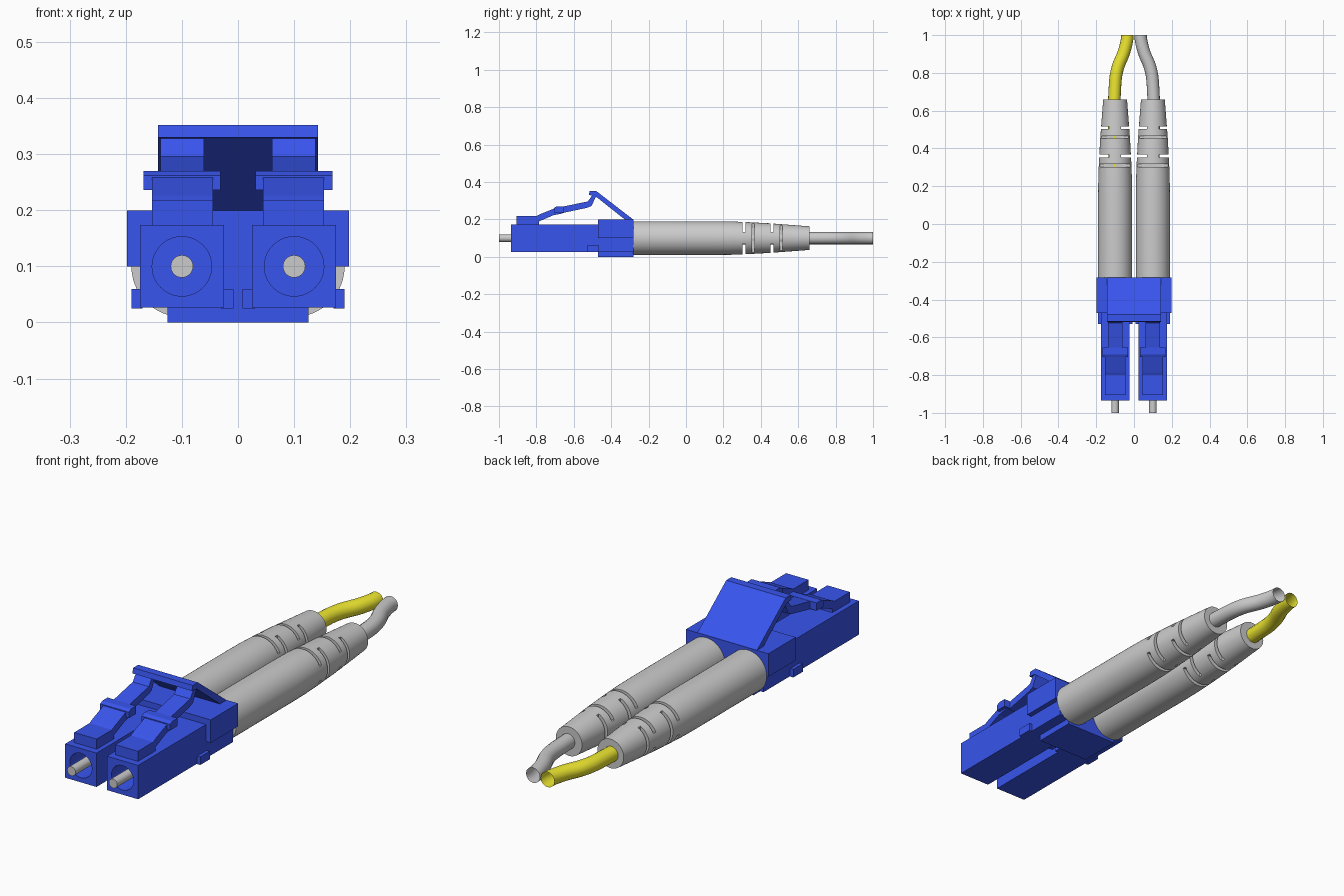
import bpy, bmesh, math
from mathutils import Matrix, Vector

if "Cube" in bpy.data.objects:
    bpy.data.objects.remove(bpy.data.objects["Cube"])


def material(name, rgb):
    m = bpy.data.materials.new(name)
    m.diffuse_color = (*rgb, 1)
    m.use_nodes = True
    m.node_tree.nodes["Principled BSDF"].inputs["Base Color"].default_value = m.diffuse_color
    return m


BLUE = material("blue_plastic", (0.04, 0.09, 0.85))
YELLOW = material("yellow_jacket", (0.85, 0.8, 0.03))


def finish(bm, name, mat=None):
    bmesh.ops.recalc_face_normals(bm, faces=bm.faces)
    me = bpy.data.meshes.new(name)
    bm.to_mesh(me)
    bm.free()
    ob = bpy.data.objects.new(name, me)
    bpy.context.collection.objects.link(ob)
    if mat:
        me.materials.append(mat)
    return ob


def activate(ob):
    bpy.ops.object.select_all(action='DESELECT')
    ob.select_set(True)
    bpy.context.view_layer.objects.active = ob


def prism(name, x0, x1, profile, mat=BLUE):
    """Side profile of (y, z) points extruded from x0 to x1."""
    bm = bmesh.new()
    f = bm.faces.new([bm.verts.new((x0, y, z)) for y, z in profile])
    r = bmesh.ops.extrude_face_region(bm, geom=[f])
    bmesh.ops.translate(bm, vec=(x1 - x0, 0, 0),
                        verts=[v for v in r["geom"] if isinstance(v, bmesh.types.BMVert)])
    return finish(bm, name, mat)


def boxes(name, bounds, mat=BLUE):
    bm = bmesh.new()
    for lo, hi in bounds:
        lo, hi = Vector(lo), Vector(hi)
        bmesh.ops.create_cube(bm, size=1, matrix=Matrix.Translation((lo + hi) / 2)
                              @ Matrix.Diagonal((*(hi - lo), 1)))
    return finish(bm, name, mat)


def turned(name, rings, seg=48, mat=None):
    """Round part about the y axis line x=0.1, z=0.1 from (y, radius) rings."""
    bm = bmesh.new()
    loops = [[bm.verts.new((0.1 + r * math.cos(2 * math.pi * i / seg), y,
                            0.1 + r * math.sin(2 * math.pi * i / seg)))
              for i in range(seg)] for y, r in rings]
    for a, b in zip(loops, loops[1:]):
        for i in range(seg):
            j = (i + 1) % seg
            bm.faces.new((a[i], a[j], b[j], b[i]))
    bm.faces.new(loops[0])
    bm.faces.new(loops[-1])
    return finish(bm, name, mat)


def modify(ob, cutter=None, mirror=True):
    """Cut, mirror across x = 0 and apply."""
    activate(ob)
    if cutter:
        m = ob.modifiers.new("cut", 'BOOLEAN')
        m.object, m.operation, m.solver = cutter, 'DIFFERENCE', 'EXACT'
        bpy.ops.object.modifier_apply(modifier=m.name)
        bpy.data.objects.remove(cutter)
    if mirror:
        m = ob.modifiers.new("mirror", 'MIRROR')
        m.use_mirror_merge = False
        bpy.ops.object.modifier_apply(modifier=m.name)


def smooth(ob):
    activate(ob)
    bpy.ops.object.shade_smooth_by_angle(angle=math.radians(30))


# Plug bodies with round front sockets
body = boxes("plug_bodies", [((0.025, -0.935, 0.027), (0.175, -0.29, 0.174))])
modify(body, turned("socket_cutter", [(-1.1, 0.053), (-0.78, 0.053)], mat=BLUE))
smooth(body)

# Small tabs either side of each body
modify(boxes("side_tabs", [((0.170, -0.53, 0.025), (0.190, -0.465, 0.06)),
                           ((0.008, -0.53, 0.025), (0.030, -0.465, 0.06))]))

# Ferrules
ferrule = turned("ferrules", [(-1, 0.02), (-0.77, 0.02)], 32)
modify(ferrule)
smooth(ferrule)

# Duplex clip: stepped cross-section extruded along y
half = [(0.198, 0.2), (0.198, 0.1), (0.174, 0.1), (0.174, 0.027), (0.126, 0.027), (0.126, 0)]
bm = bmesh.new()
f = bm.faces.new([bm.verts.new((x, -0.47, z)) for x, z in
                  half + [(-x, z) for x, z in reversed(half)]])
r = bmesh.ops.extrude_face_region(bm, geom=[f])
bmesh.ops.translate(bm, vec=(0, 0.188, 0),
                    verts=[v for v in r["geom"] if isinstance(v, bmesh.types.BMVert)])
finish(bm, "duplex_clip", BLUE)

# Sloping release trigger
prism("release_trigger", -0.143, 0.143,
      [(-0.283, 0.2), (-0.48, 0.352), (-0.515, 0.352), (-0.52, 0.33),
       (-0.488, 0.327), (-0.325, 0.198), (-0.3, 0.18), (-0.283, 0.18)])

# Latches: nose, wings and rising arm
modify(prism("latch_noses", 0.045, 0.153,
             [(-0.905, 0.17), (-0.905, 0.218), (-0.80, 0.218), (-0.785, 0.226),
              (-0.705, 0.258), (-0.66, 0.268), (-0.66, 0.232), (-0.71, 0.222),
              (-0.785, 0.19), (-0.785, 0.17)]))
modify(prism("latch_wings", 0.031, 0.168,
             [(-0.705, 0.236), (-0.705, 0.262), (-0.69, 0.27),
              (-0.655, 0.27), (-0.655, 0.236)]))
modify(prism("latch_arms", 0.061, 0.138,
             [(-0.67, 0.232), (-0.67, 0.266), (-0.525, 0.296), (-0.497, 0.335),
              (-0.478, 0.33), (-0.505, 0.272), (-0.53, 0.262)]))

# Strain relief boots with alternating slots
boot = turned("strain_relief_boots",
              [(-0.283, 0.09), (0.15, 0.09), (0.24, 0.089), (0.32, 0.086),
               (0.45, 0.079), (0.66, 0.063)])
slots = []
for y in (0.302, 0.452):
    slots += [((-0.01, y, 0.132), (0.21, y + 0.015, 0.22)),
              ((-0.01, y, -0.02), (0.21, y + 0.015, 0.068))]
    y += 0.05
    slots += [((0.132, y, -0.02), (0.22, y + 0.015, 0.22)),
              ((-0.02, y, -0.02), (0.068, y + 0.015, 0.22))]
modify(boot, boxes("slot_cutter", slots, None))
smooth(boot)


# Cables: open tubes bending together at the back
def cable(name, side, mat):
    cu = bpy.data.curves.new(name, 'CURVE')
    cu.dimensions = '3D'
    cu.bevel_depth, cu.bevel_resolution, cu.resolution_u = 0.033, 6, 8
    pts = [(0.1, 0.66), (0.1, 0.74), (0.088, 0.82), (0.05, 0.92), (0.035, 1.0)]
    sp = cu.splines.new('BEZIER')
    sp.bezier_points.add(len(pts) - 1)
    for p, (x, y) in zip(sp.bezier_points, pts):
        p.co = (side * x, y, 0.1)
        p.handle_left_type = p.handle_right_type = 'AUTO'
    for i in (0, -1):
        p = sp.bezier_points[i]
        p.handle_left_type = p.handle_right_type = 'FREE'
        p.handle_left = p.co - Vector((0, 0.025, 0))
        p.handle_right = p.co + Vector((0, 0.025, 0))
    # straight run hidden inside the boot
    sp.bezier_points[0].co.y = 0.28
    sp.bezier_points[0].handle_left.y, sp.bezier_points[0].handle_right.y = 0.25, 0.31
    ob = bpy.data.objects.new(name, cu)
    bpy.context.collection.objects.link(ob)
    if mat:
        cu.materials.append(mat)
    activate(ob)
    bpy.ops.object.convert(target='MESH')
    smooth(bpy.context.view_layer.objects.active)


cable("yellow_cable", -1, YELLOW)
cable("grey_cable", 1, None)
